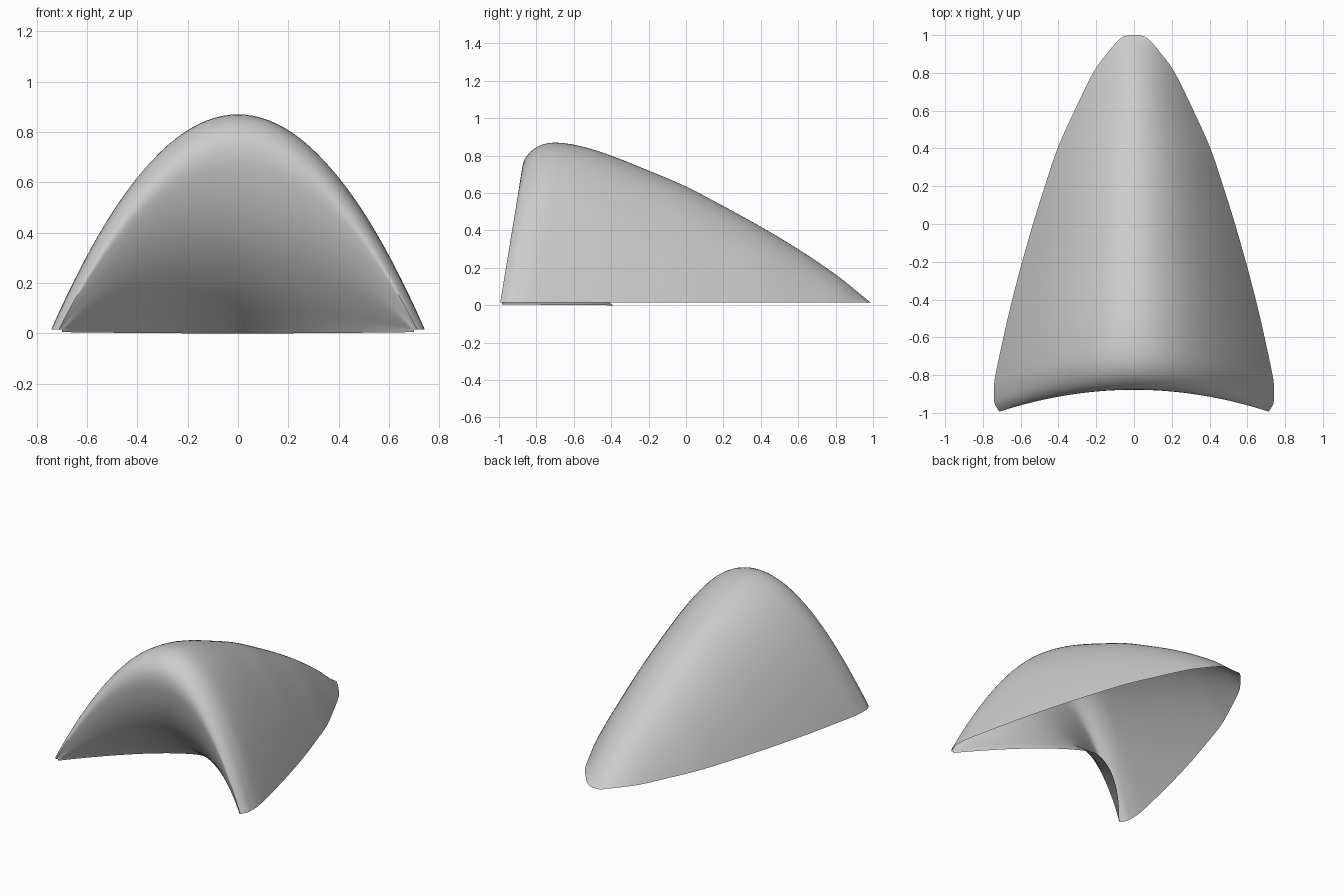
import bpy, bmesh, math
from mathutils import Vector

cube = bpy.data.objects.get("Cube")
if cube:
    bpy.data.objects.remove(cube, do_unlink=True)

# Plain grey surface
grey = bpy.data.materials.new("plain_grey")
grey.use_nodes = True
colour = (0.6, 0.6, 0.6, 1.0)
grey.diffuse_color = colour
grey.node_tree.nodes["Principled BSDF"].inputs["Base Color"].default_value = colour

# Arch stations: centre y, centre z, foot y, foot half width, foot curve power
STATIONS = [
    (1.00, 0.005, 1.00, 0.03, 2), (0.98, 0.02, 0.98, 0.075, 2),
    (0.90, 0.085, 0.90, 0.145, 2), (0.80, 0.165, 0.80, 0.217, 2),
    (0.60, 0.30, 0.60, 0.315, 2), (0.40, 0.42, 0.40, 0.405, 2),
    (0.20, 0.53, 0.20, 0.472, 2), (0.00, 0.635, 0.00, 0.535, 2),
    (-0.20, 0.72, -0.21, 0.595, 2), (-0.40, 0.80, -0.43, 0.652, 2),
    (-0.56, 0.85, -0.64, 0.70, 2), (-0.70, 0.87, -0.82, 0.737, 2),
    (-0.79, 0.85, -0.90, 0.742, 2), (-0.85, 0.80, -0.95, 0.738, 2),
    (-0.875, 0.74, -0.99, 0.715, 2), (-0.873, 0.65, -0.99, 0.71, 2),
    (-0.83, 0.49, -0.985, 0.705, 2), (-0.74, 0.32, -0.985, 0.70, 1.9),
    (-0.59, 0.15, -0.985, 0.70, 1.7), (-0.39, 0.0, -0.985, 0.70, 1.45),
]
STEPS, ACROSS = 3, 48


def catmull(p0, p1, p2, p3, t):
    """Smooth value between p1 and p2."""
    return [0.5 * (2 * b + (c - a) * t + (2 * a - 5 * b + 4 * c - d) * t * t
                   + (3 * b - a - 3 * c + d) * t ** 3)
            for a, b, c, d in zip(p0, p1, p2, p3)]


def smooth_stations(rows):
    last = len(rows) - 1
    out = []
    for i in range(last):
        quad = [rows[min(max(i + k, 0), last)] for k in (-1, 0, 1, 2)]
        out += [catmull(*quad, j / STEPS) for j in range(STEPS)]
    return out + [rows[-1]]


def arch(row):
    """Parabolic arch from the right foot to the left foot."""
    yc, zc, yf, width, power = row
    for i in range(ACROSS + 1):
        s = 2 * i / ACROSS - 1
        foot = min(0.015, max(zc, 0.005))
        yield Vector((width * s, yc + (yf - yc) * abs(s) ** power,
                      max(0.0, foot + (zc - foot) * (1 - s * s))))


# One open sheet: outer hood, rolled front rim and recessed front wall
bm = bmesh.new()
grid = [[bm.verts.new(p) for p in arch(row)] for row in smooth_stations(STATIONS)]
for a, b in zip(grid, grid[1:]):
    for i in range(ACROSS):
        bm.faces.new((a[i], b[i], b[i + 1], a[i + 1]))
bmesh.ops.remove_doubles(bm, verts=bm.verts, dist=0.0005)
bm.normal_update()
# Point the hood outwards
top = max(bm.faces, key=lambda f: f.calc_center_median().z)
if top.normal.z < 0:
    bmesh.ops.reverse_faces(bm, faces=bm.faces[:])
mesh = bpy.data.meshes.new("hood_shell")
bm.to_mesh(mesh)
bm.free()
mesh.materials.append(grey)
hood = bpy.data.objects.new("hood_shell", mesh)
bpy.context.collection.objects.link(hood)

bpy.ops.object.select_all(action='DESELECT')
hood.select_set(True)
bpy.context.view_layer.objects.active = hood
bpy.ops.object.shade_smooth_by_angle(angle=math.radians(50))
